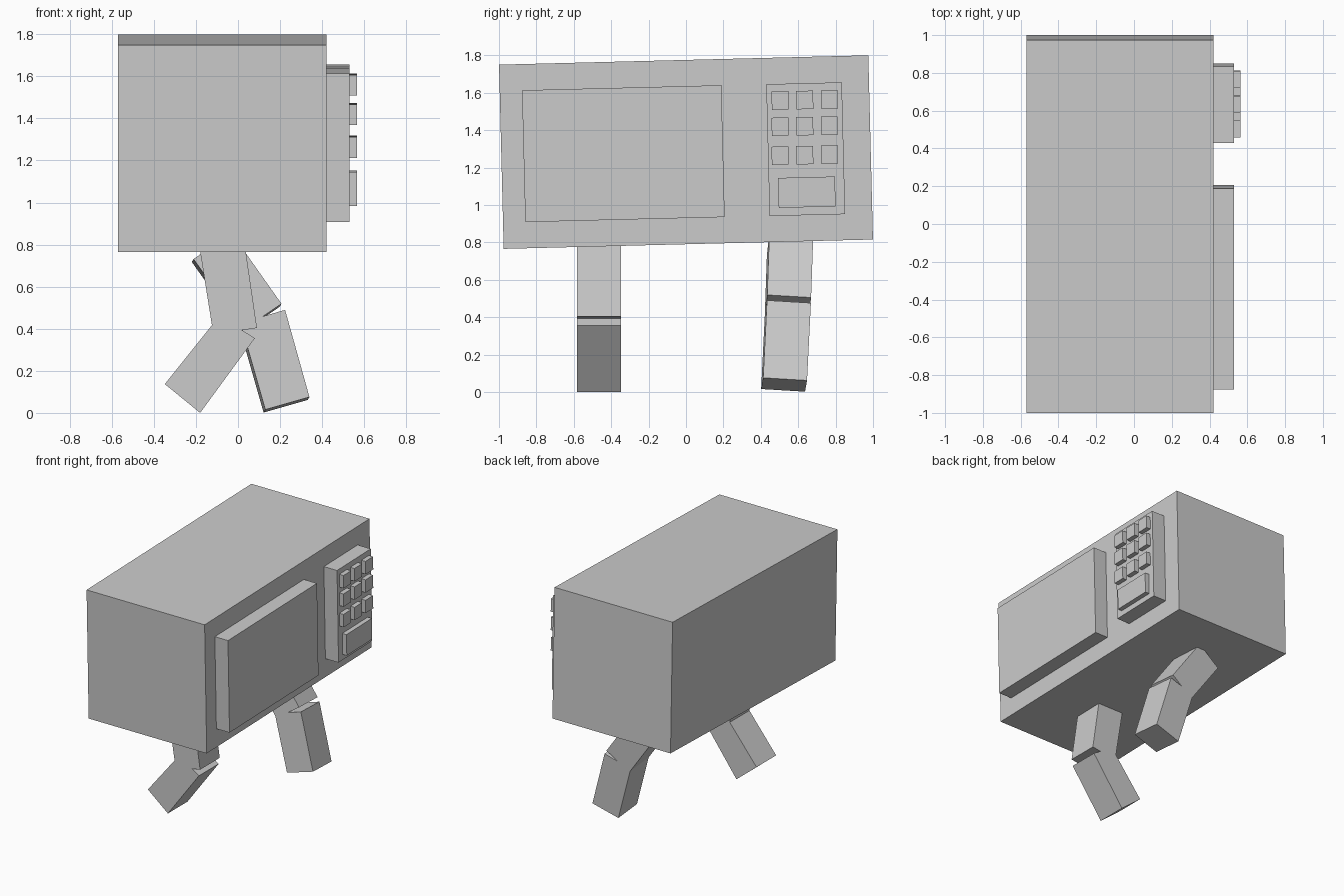
import bpy, bmesh
from math import radians
from mathutils import Matrix, Vector

if "Cube" in bpy.data.objects:
    bpy.data.objects.remove(bpy.data.objects["Cube"])

TILT = radians(1.45)


def add_object(name, bm):
    bmesh.ops.recalc_face_normals(bm, faces=bm.faces[:])
    mesh = bpy.data.meshes.new(name)
    bm.to_mesh(mesh)
    bm.free()
    ob = bpy.data.objects.new(name, mesh)
    bpy.context.collection.objects.link(ob)
    return ob


def box(name, x0, x1, y, z, width, height):
    """Box from x0 to x1, centred on (y, z), sharing the slight tilt of the body."""
    bm = bmesh.new()
    bmesh.ops.create_cube(bm, size=1)
    bmesh.ops.scale(bm, vec=(x1 - x0, width, height), verts=bm.verts)
    ob = add_object(name, bm)
    ob.location = ((x0 + x1) / 2, y, z)
    ob.rotation_euler.x = TILT
    return ob


def leg(name, profile, y, depth, pivot=(0, 0), rot=(0, 0, 0)):
    """Bent leg: an x-z profile extruded along y."""
    px, pz = pivot
    bm = bmesh.new()
    face = bm.faces.new([bm.verts.new((x - px, -depth / 2, z - pz)) for x, z in profile])
    ext = bmesh.ops.extrude_face_region(bm, geom=[face], use_keep_orig=True)
    verts = [v for v in ext["geom"] if isinstance(v, bmesh.types.BMVert)]
    bmesh.ops.translate(bm, vec=(0, depth, 0), verts=verts)
    ob = add_object(name, bm)
    ob.location = (px, y, pz)
    ob.rotation_euler = [radians(a) for a in rot]
    return ob


# Oven body, door and control panel
box("oven_body", -0.57, 0.42, 0, 1.2825, 1.975, 0.985)
box("door", 0.41, 0.53, -0.335, 1.274, 1.066, 0.705)
box("control_panel", 0.41, 0.53, 0.64, 1.298, 0.404, 0.705)

# Keypad buttons and the wide button below
for r, z in enumerate((1.558, 1.418, 1.263)):
    for c, y in enumerate((0.503, 0.635, 0.767)):
        box(f"button_{r}_{c}", 0.52, 0.565, y, z + 0.003 * c, 0.09, 0.098)
box("wide_button", 0.52, 0.565, 0.646, 1.068, 0.304, 0.16)

# Legs, bent at the knee with a notch
leg("front_leg",
    [(-0.19, 0.83), (-0.124, 0.417), (-0.348, 0.137), (-0.18, 0.0),
     (0.08, 0.355), (0.02, 0.393), (0.09, 0.404), (0.028, 0.83)],
    -0.465, 0.235)
leg("rear_leg",
    [(-0.215, 0.725), (0.014, 0.40), (0.125, 0.008), (0.335, 0.068),
     (0.22, 0.483), (0.115, 0.452), (0.203, 0.512), (-0.035, 0.85)],
    0.54, 0.235, pivot=(0.06, 0.4), rot=(-3.4, 0, 2))
